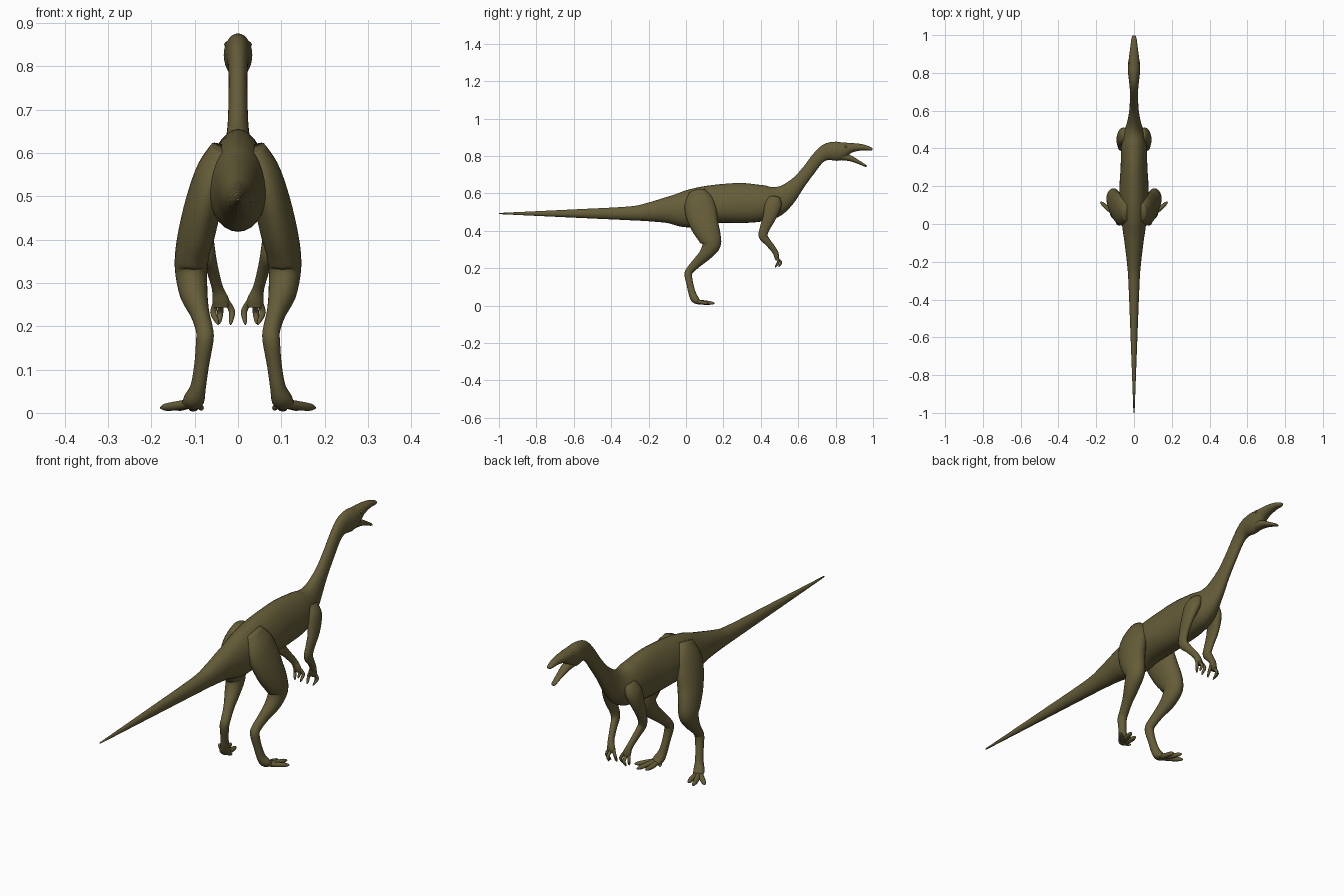
import bpy, bmesh, math
from mathutils import Vector

skin = bpy.data.materials.new("olive_skin")
skin.diffuse_color = (0.13, 0.108, 0.04, 1)


def finish(bm, name, mirror):
    bmesh.ops.recalc_face_normals(bm, faces=bm.faces)
    me = bpy.data.meshes.new(name)
    bm.to_mesh(me)
    bm.free()
    me.materials.append(skin)
    me.shade_smooth()
    ob = bpy.data.objects.new(name, me)
    bpy.context.collection.objects.link(ob)
    if mirror:
        ob.modifiers.new("mirror", 'MIRROR').use_mirror_merge = False
    return ob


def spline(rows, steps):
    """Catmull-Rom through rows of (x, y, z, half width, half depth)."""
    pts = [rows[0]] + rows + [rows[-1]]
    out = []
    for p0, p1, p2, p3 in zip(pts, pts[1:], pts[2:], pts[3:]):
        for s in range(steps):
            t = s / steps
            out.append([0.5 * (2 * b + (c - a) * t + (2 * a - 5 * b + 4 * c - d) * t * t
                               + (3 * b - a - 3 * c + d) * t ** 3)
                        for a, b, c, d in zip(p0, p1, p2, p3)])
    return out + [list(rows[-1])]


def loft(name, rows, sides=20, steps=4, mirror=True, pear=None):
    """Skin elliptical rings along a smooth path; pear narrows the upper half."""
    rows = spline(rows, steps)
    bm = bmesh.new()
    rings = []
    for i, r in enumerate(rows):
        c = Vector(r[:3])
        t = (Vector(rows[min(i + 1, len(rows) - 1)][:3]) - Vector(rows[max(i - 1, 0)][:3])).normalized()
        side = (Vector((1, 0, 0)) - t * t.x).normalized()
        up = side.cross(t)
        p = pear(c.y) if pear else 0
        ring = []
        for k in range(sides):
            a = 2 * math.pi * k / sides
            w = r[3] * math.cos(a) * (1 - p * math.sin(a))
            ring.append(bm.verts.new(c + side * w + up * r[4] * math.sin(a)))
        rings.append(ring)
    for A, B in zip(rings, rings[1:]):
        for k in range(sides):
            n = (k + 1) % sides
            bm.faces.new((A[k], A[n], B[n], B[k]))
    bm.faces.new(rings[0])
    bm.faces.new(rings[-1])
    return finish(bm, name, mirror)


# Tail, torso, neck, skull and upper jaw: y, z, half width, half depth
body = [(-1, .492, .003, .003), (-.6, .492, .018, .022), (-.3, .493, .03, .037),
        (-.2, .50, .038, .05), (-.1, .51, .05, .07), (0, .515, .064, .098),
        (.1, .537, .073, .1), (.2, .546, .075, .104), (.3, .548, .07, .107),
        (.4, .547, .068, .098), (.47, .555, .057, .085), (.535, .59, .036, .06),
        (.6, .655, .025, .039), (.655, .722, .022, .034), (.71, .792, .022, .035),
        (.76, .823, .027, .046), (.82, .826, .033, .05), (.88, .843, .027, .027),
        (.94, .846, .019, .017), (.985, .838, .013, .010), (.998, .836, .006, .004)]
loft("body_and_upper_jaw", [(0, *r) for r in body], 28, 5, False,
     lambda y: .22 * max(0, 1 - abs(y - .22) / .35))

# Open lower jaw
loft("lower_jaw", [(0, .80, .808, .024, .03), (0, .87, .79, .021, .017),
                   (0, .92, .768, .015, .010), (0, .958, .748, .011, .006),
                   (0, .966, .744, .005, .003)], mirror=False)

# Hind legs
loft("hind_leg", [(.035, .06, .61, .028, .045), (.055, .07, .56, .04, .076),
                  (.075, .08, .50, .042, .084), (.092, .10, .43, .043, .075),
                  (.105, .125, .37, .040, .062), (.108, .135, .325, .037, .050),
                  (.102, .105, .275, .032, .035), (.088, .06, .23, .022, .026),
                  (.077, .022, .19, .02, .021), (.077, .012, .165, .02, .02),
                  (.084, .022, .11, .017, .018), (.092, .035, .06, .018, .020),
                  (.101, .05, .032, .024, .021), (.11, .07, .018, .021, .012)], 24)

# Arms
loft("arm", [(.04, .47, .575, .022, .035), (.060, .465, .535, .027, .045),
             (.073, .445, .47, .020, .035), (.072, .42, .41, .016, .026),
             (.068, .413, .37, .016, .024), (.06, .44, .335, .014, .018),
             (.048, .475, .29, .013, .015), (.04, .485, .26, .019, .013),
             (.038, .487, .243, .017, .009)])


def digit(name, base, mid, tip, r):
    """Tapered toe or finger with a narrow claw end."""
    b, m, t = Vector(base), Vector(mid), Vector(tip)
    loft(name, [(*b, r, r), (*m, r * 1.05, r * .95), (*m.lerp(t, .7), r * .75, r * .75),
                (*t, r * .25, r * .25)], 12, 3)


# Toes, with a small inner rear toe
for n, base, mid, tip in (
        ("outer", (.108, .055, .022), (.145, .088, .016), (.178, .118, .012)),
        ("middle", (.108, .06, .022), (.128, .108, .016), (.142, .152, .012)),
        ("inner", (.1, .06, .02), (.102, .1, .014), (.108, .138, .011)),
        ("rear", (.098, .05, .022), (.088, .06, .014), (.082, .075, .009))):
    digit(n + "_toe", base, mid, tip, .007 if n == "rear" else .011)

# Fingers
for n, base, mid, tip in (
        ("outer", (.05, .486, .258), (.057, .494, .232), (.046, .478, .204)),
        ("middle", (.04, .488, .252), (.041, .508, .232), (.043, .497, .206)),
        ("inner", (.028, .486, .26), (.014, .494, .235), (.017, .477, .204))):
    digit(n + "_finger", base, mid, tip, .0068)

# Eyes
bm = bmesh.new()
bmesh.ops.create_uvsphere(bm, u_segments=12, v_segments=8, radius=.008)
bmesh.ops.translate(bm, verts=bm.verts, vec=(.024, .855, .85))
finish(bm, "eye", True)
